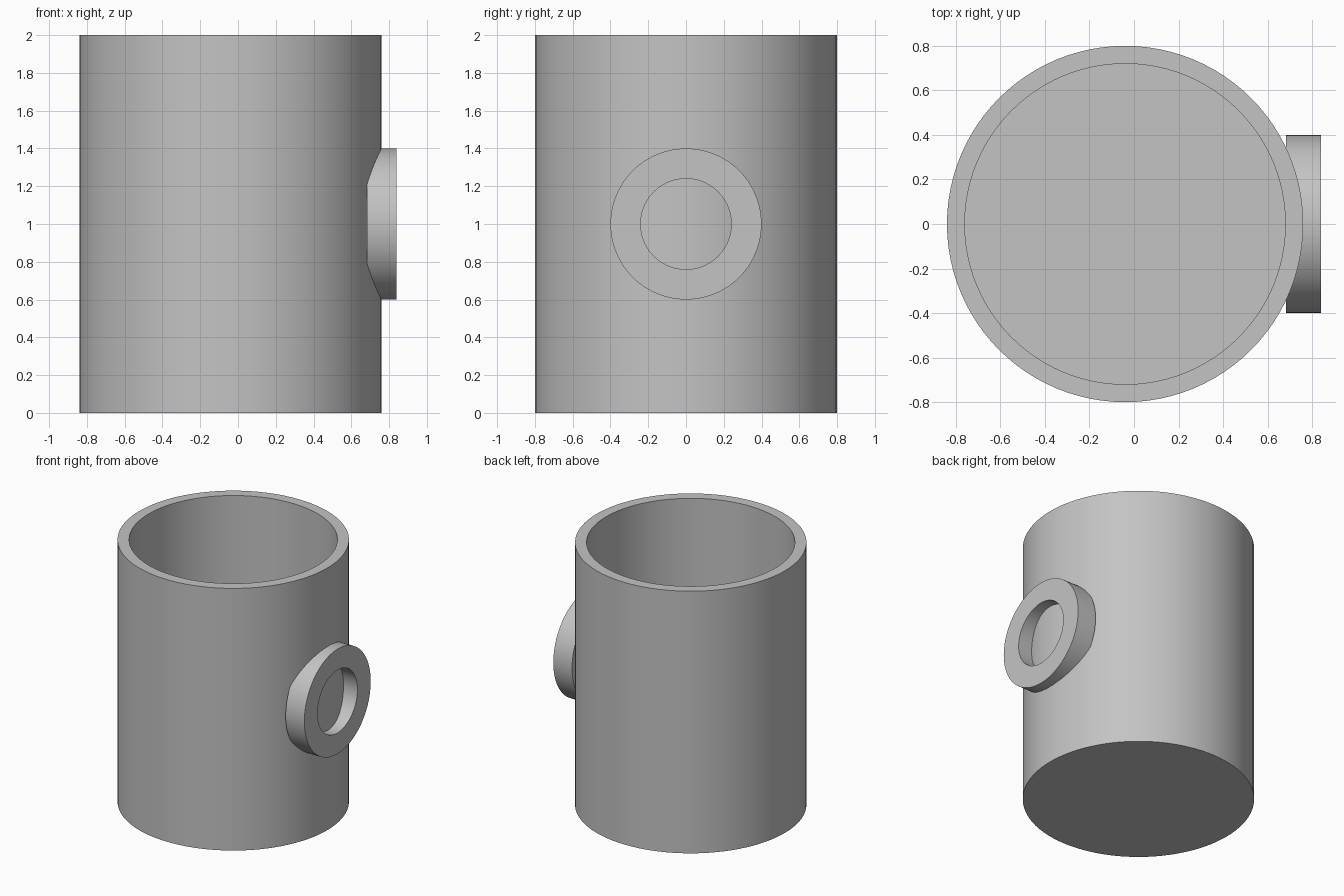
import bpy, bmesh, math
from mathutils import Matrix

if "Cube" in bpy.data.objects:
    bpy.data.objects.remove(bpy.data.objects["Cube"])

grey = bpy.data.materials.new("plain_grey")
grey.diffuse_color = (0.55, 0.55, 0.55, 1)
grey.use_nodes = True
grey.node_tree.nodes["Principled BSDF"].inputs["Base Color"].default_value = grey.diffuse_color
SEGMENTS = 96


def lathe(name, profile, matrix, closed):
    """Spin an (r, z) profile around z, then place it with matrix."""
    bm = bmesh.new()
    rings = []
    for r, z in profile:
        if r == 0:
            rings.append([bm.verts.new((0, 0, z))] * SEGMENTS)
        else:
            rings.append([bm.verts.new((r * math.cos(a), r * math.sin(a), z))
                          for a in (2 * math.pi * i / SEGMENTS for i in range(SEGMENTS))])
    pairs = list(zip(rings, rings[1:]))
    if closed:
        pairs.append((rings[-1], rings[0]))
    for low, high in pairs:
        for i in range(SEGMENTS):
            j = (i + 1) % SEGMENTS
            corners = dict.fromkeys((low[i], low[j], high[j], high[i]))
            bm.faces.new(list(corners))
    bmesh.ops.recalc_face_normals(bm, faces=bm.faces)
    bm.transform(matrix)
    mesh = bpy.data.meshes.new(name)
    bm.to_mesh(mesh)
    bm.free()
    mesh.materials.append(grey)
    obj = bpy.data.objects.new(name, mesh)
    bpy.context.collection.objects.link(obj)
    bpy.ops.object.select_all(action="DESELECT")
    obj.select_set(True)
    bpy.context.view_layer.objects.active = obj
    bpy.ops.object.shade_smooth_by_angle(angle=math.radians(30))
    return obj


# Hollow cup body with a thick wall and a solid floor
lathe("cup_body",
      [(0, 0), (0.8, 0), (0.8, 2), (0.72, 2), (0.72, 0.08), (0, 0.08)],
      Matrix.Translation((-0.04, 0, 0)), closed=False)

# Flat ring handle set into the right wall, its axis along x
lathe("ring_handle",
      [(0.4, 0.682), (0.4, 0.84), (0.24, 0.84), (0.24, 0.682)],
      Matrix.Translation((0, 0, 1)) @ Matrix.Rotation(math.pi / 2, 4, "Y"), closed=True)
